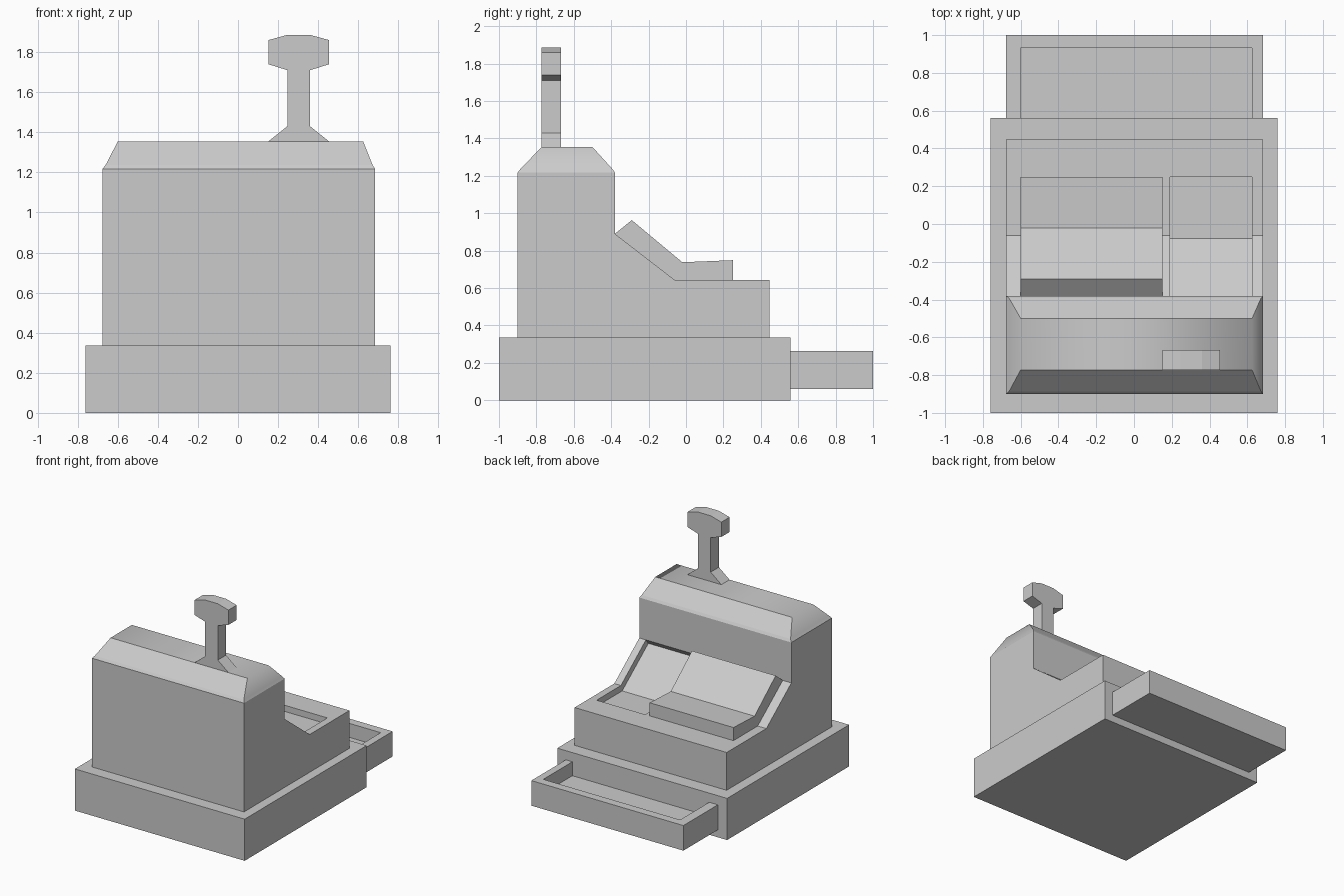
import bpy, bmesh
from mathutils import Vector

if "Cube" in bpy.data.objects:
    bpy.data.objects.remove(bpy.data.objects["Cube"])


def finish(name, bm):
    bmesh.ops.recalc_face_normals(bm, faces=bm.faces[:])
    mesh = bpy.data.meshes.new(name)
    bm.to_mesh(mesh)
    bm.free()
    ob = bpy.data.objects.new(name, mesh)
    bpy.context.collection.objects.link(ob)
    return ob


def prism(name, pts, a, b, axis):
    """Extrude a profile: axis 'x' takes (y, z) points, axis 'y' takes (x, z)."""
    bm = bmesh.new()
    place = (lambda p: (a, p[0], p[1])) if axis == 'x' else (lambda p: (p[0], a, p[1]))
    face = bm.faces.new([bm.verts.new(place(p)) for p in pts])
    ext = bmesh.ops.extrude_face_region(bm, geom=[face])['geom']
    move = Vector((b - a, 0, 0)) if axis == 'x' else Vector((0, b - a, 0))
    bmesh.ops.translate(bm, vec=move, verts=[g for g in ext if isinstance(g, bmesh.types.BMVert)])
    return finish(name, bm)


def box(name, x0, x1, y0, y1, z0, z1):
    return prism(name, [(y0, z0), (y1, z0), (y1, z1), (y0, z1)], x0, x1, 'x')


def cut(ob, cutter):
    mod = ob.modifiers.new("cut", 'BOOLEAN')
    mod.operation = 'DIFFERENCE'
    mod.solver = 'EXACT'
    mod.object = cutter
    cutter.hide_render = True
    cutter.hide_set(True)


# Plinth
box("base", -0.76, 0.76, -1.0, 0.56, 0, 0.337)

# Open drawer with a tray cavity
drawer = box("drawer", -0.677, 0.684, 0.50, 1.0, 0.06, 0.263)
cut(drawer, box("drawer_cutter", -0.6, 0.625, 0.52, 0.932, 0.15, 0.4))

# Stepped body with a sloping desk
body = prism("body", [(-0.9, 0.337), (-0.9, 1.217), (-0.38, 1.217), (-0.38, 0.89),
                      (-0.06, 0.643), (0.447, 0.643), (0.447, 0.337)], -0.677, 0.684, 'x')

# Sunken panel on the desk
recess = prism("recess_cutter", [(-0.411, 0.85), (-0.077, 0.593), (0.25, 0.593),
                                 (0.25, 0.72), (-0.04, 0.72), (-0.335, 0.948)],
               0.19, 0.625, 'x')
cut(body, recess)

# Raised key panel on the desk
prism("key_panel", [(-0.38, 0.89), (-0.29, 0.963), (-0.02, 0.738), (0.25, 0.749),
                    (0.25, 0.643), (-0.06, 0.643)], -0.6, 0.15, 'x')

# Chamfered cap: stacked rectangular rings (x0, x1, y0, y1, z)
bm = bmesh.new()
rings = []
for x0, x1, y0, y1, z in [(-0.677, 0.684, -0.9, -0.38, 1.217),
                          (-0.661, 0.672, -0.886, -0.393, 1.236),
                          (-0.6, 0.625, -0.772, -0.5, 1.354)]:
    rings.append([bm.verts.new(c) for c in ((x0, y0, z), (x1, y0, z), (x1, y1, z), (x0, y1, z))])
for low, high in zip(rings, rings[1:]):
    for i in range(4):
        j = (i + 1) % 4
        f = bm.faces.new((low[i], low[j], high[j], high[i]))
        f.smooth = i in (1, 3)      # rounded look on the two ends
bm.faces.new(rings[-1]).smooth = True
bm.faces.new(rings[0][::-1])
finish("cap", bm)

# Upright sign: symmetric half profile mirrored about its centre line
cx = 0.303
half = [(0.152, 1.354), (0.057, 1.43), (0.057, 1.71), (0.152, 1.74), (0.152, 1.86), (0.057, 1.886)]
outline = [(cx + d, z) for d, z in half] + [(cx - d, z) for d, z in reversed(half)]
prism("top_sign", outline, -0.772, -0.667, 'y')
